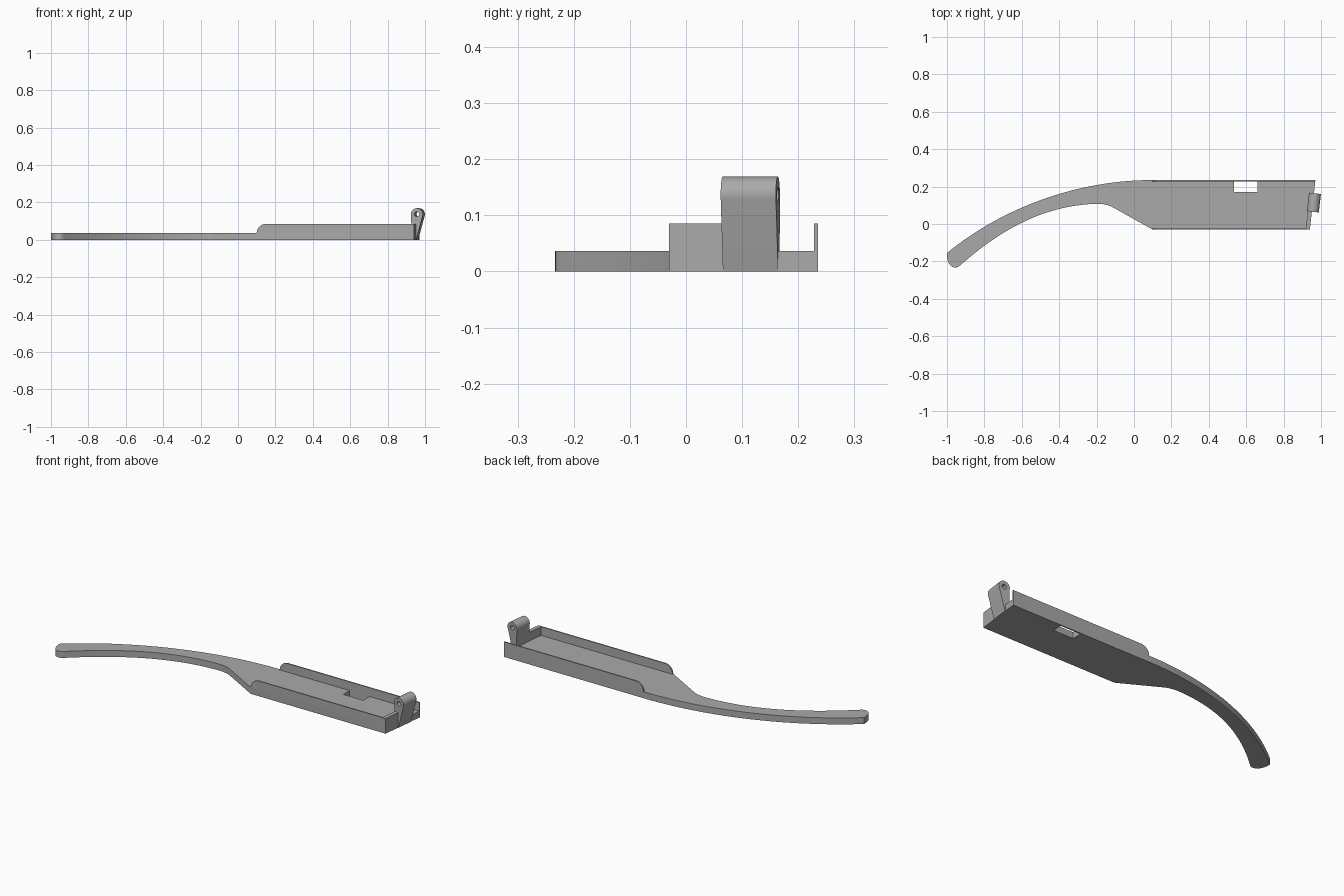
import bpy, bmesh, math
from mathutils import Matrix, Vector

cube = bpy.data.objects.get("Cube")
if cube:
    bpy.data.objects.remove(cube, do_unlink=True)

grey = bpy.data.materials.new("plain grey")
grey.use_nodes = True
colour = (0.40, 0.40, 0.40, 1)
grey.diffuse_color = colour
grey.node_tree.nodes["Principled BSDF"].inputs["Base Color"].default_value = colour

FLOOR, WALL = 0.036, 0.085
BACK, FRONT, THIN = 0.235, -0.03, 0.007


def bezier(a, b, c, d, steps):
    """Points along a cubic curve, without the last one."""
    a, b, c, d = map(Vector, (a, b, c, d))
    out = []
    for i in range(steps):
        t = i / steps
        s = 1 - t
        out.append(a * s**3 + b * 3 * s * s * t + c * 3 * s * t * t + d * t**3)
    return out


def arc(cx, cy, r, start, end, steps):
    angles = [math.radians(start + (end - start) * i / steps) for i in range(steps + 1)]
    return [(cx + r * math.cos(a), cy + r * math.sin(a)) for a in angles]


def prism(name, outline, depth, matrix=Matrix()):
    """Extrude a flat outline along its local z, then place it."""
    bm = bmesh.new()
    face = bm.faces.new([bm.verts.new((p[0], p[1], 0)) for p in outline])
    top = bmesh.ops.extrude_face_region(bm, geom=[face])["geom"]
    bmesh.ops.translate(bm, vec=(0, 0, depth),
                        verts=[v for v in top if isinstance(v, bmesh.types.BMVert)])
    bmesh.ops.transform(bm, matrix=matrix, verts=bm.verts)
    bmesh.ops.recalc_face_normals(bm, faces=bm.faces)
    mesh = bpy.data.meshes.new(name)
    bm.to_mesh(mesh)
    bm.free()
    mesh.materials.append(grey)
    obj = bpy.data.objects.new(name, mesh)
    bpy.context.collection.objects.link(obj)
    return obj


def cut(obj, cutter):
    cutter.hide_render = True
    cutter.hide_set(True)
    cutter.display_type = 'WIRE'
    mod = obj.modifiers.new("cut", 'BOOLEAN')
    mod.operation, mod.solver, mod.object = 'DIFFERENCE', 'EXACT', cutter


def smooth(obj):
    bpy.ops.object.select_all(action='DESELECT')
    obj.select_set(True)
    bpy.context.view_layer.objects.active = obj
    bpy.ops.object.shade_smooth_by_angle(angle=math.radians(30))


# Curved arm and tray floor in one plate
outline = bezier((-1, -0.155), (-0.7, 0.09), (-0.3, BACK), (0.1, BACK), 32)
outline += [(0.1, BACK), (0.97, BACK), (0.94, FRONT), (0.1, FRONT)]
outline += bezier((-0.12, 0.093), (-0.145, 0.105), (-0.17, 0.108), (-0.2, 0.108), 6)
outline += bezier((-0.2, 0.108), (-0.45, 0.1), (-0.68, 0), (-0.93, -0.222), 28)
outline += bezier((-0.93, -0.222), (-0.96, -0.25), (-1.003, -0.225), (-1, -0.155), 10)
plate = prism("arm_and_floor", outline, FLOOR)
smooth(plate)

# Slot through the floor beside the back wall
slot = [(0.535, 0.172), (0.66, 0.172), (0.66, BACK - THIN), (0.535, BACK - THIN)]
cut(plate, prism("slot_cutter", slot, 0.2, Matrix.Translation((0, 0, -0.1))))

# Thin long walls with a rounded leading end
upright = Matrix.Rotation(math.pi / 2, 4, 'X')
for name, y, end in (("back_wall", BACK, 0.97), ("front_wall", FRONT + THIN, 0.94)):
    rise = WALL - FLOOR
    profile = [(0.1, FLOOR), (end, FLOOR), (end, WALL)]
    profile += arc(0.1 + rise, FLOOR, rise, 90, 180, 10)[:-1]
    smooth(prism(name, profile, THIN, Matrix.Translation((0, y, 0)) @ upright))

# Slanted end wall from the front corner to the hinge
slope = (0.97 - 0.94) / (BACK - FRONT)
wall_end = 0.07
x_end = 0.94 + slope * (wall_end - FRONT)
end_outline = [(0.94, FRONT), (x_end, wall_end), (x_end - 0.022, wall_end), (0.918, FRONT)]
prism("end_wall", end_outline, WALL - FLOOR, Matrix.Translation((0, 0, FLOOR)))

# Hinge: tapered leg with a round barrel, turned with the end wall
length = 0.099
place = (Matrix.Translation((0.958, 0.115, 0)) @ Matrix.Rotation(-math.atan(slope), 4, 'Z')
         @ Matrix.Translation((0, length / 2, 0)) @ upright)
knuckle = [(-0.024, 0), (0, 0)] + arc(0.004, 0.137, 0.032, -12, 192, 24)
hinge = prism("hinge", knuckle, length, place)
smooth(hinge)
pin = prism("pin_hole_cutter", arc(0.004, 0.137, 0.013, 0, 345, 23), 0.3,
            place @ Matrix.Translation((0, 0, -0.1)))
cut(hinge, pin)
